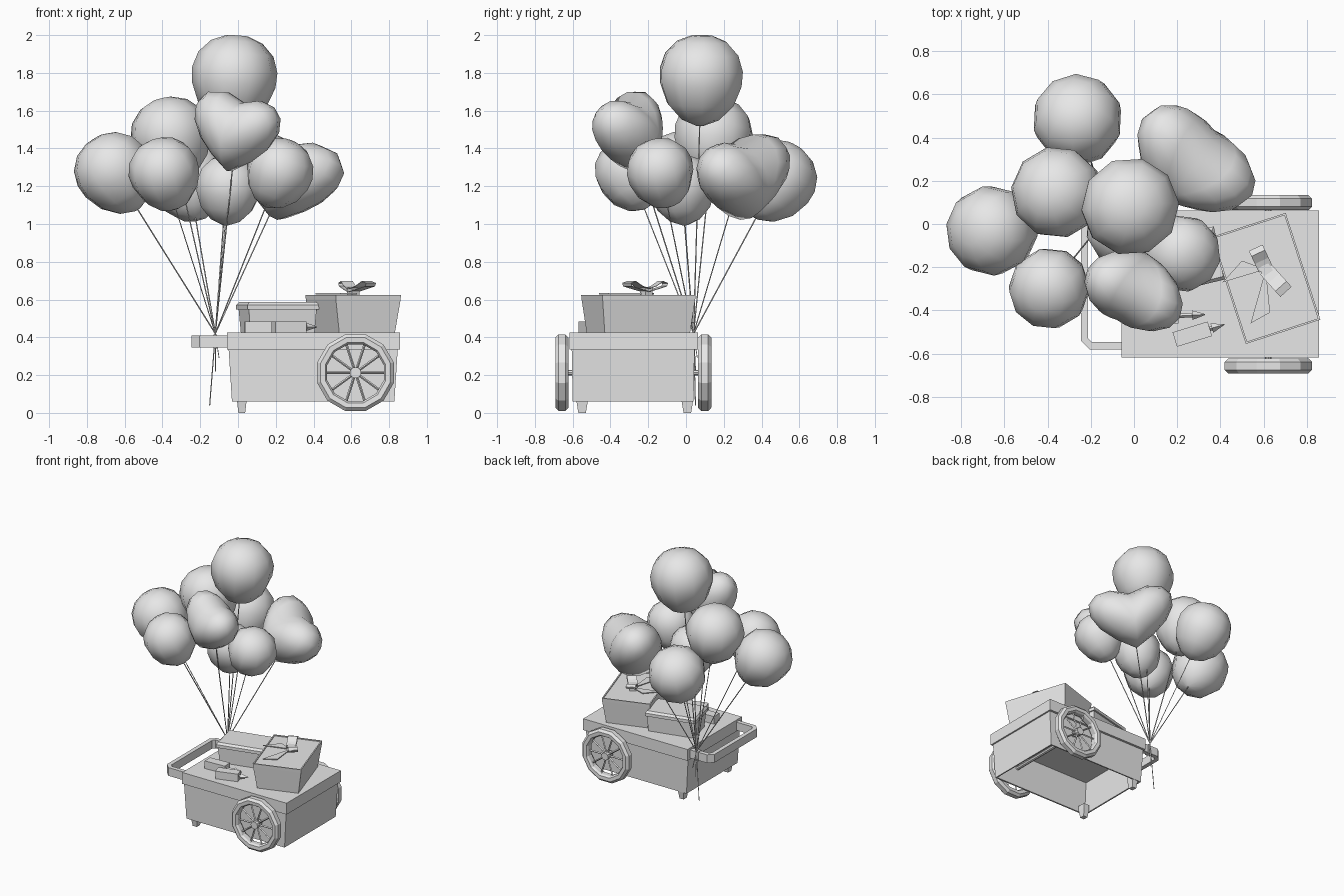
import bpy, bmesh, math
from mathutils import Vector, Matrix

if "Cube" in bpy.data.objects:
    bpy.data.objects.remove(bpy.data.objects["Cube"])

grey = bpy.data.materials.new("light_grey")
grey.diffuse_color = (0.8, 0.8, 0.8, 1)
grey.use_nodes = True
grey.node_tree.nodes["Principled BSDF"].inputs["Base Color"].default_value = grey.diffuse_color


def finish(name, bm, smooth=None):
    bmesh.ops.recalc_face_normals(bm, faces=bm.faces)
    me = bpy.data.meshes.new(name)
    bm.to_mesh(me)
    bm.free()
    me.materials.append(grey)
    ob = bpy.data.objects.new(name, me)
    bpy.context.collection.objects.link(ob)
    if smooth:
        bpy.ops.object.select_all(action='DESELECT')
        ob.select_set(True)
        bpy.context.view_layer.objects.active = ob
        bpy.ops.object.shade_smooth_by_angle(angle=math.radians(smooth))
    return ob


def loft(name, loops, close=False, caps=True, smooth=None):
    """Skin a series of equal-length point loops."""
    bm = bmesh.new()
    rows = [[bm.verts.new(p) for p in lp] for lp in loops]
    n = len(rows[0])
    for i in range(len(rows) - (0 if close else 1)):
        a, b = rows[i], rows[(i + 1) % len(rows)]
        for j in range(n):
            bm.faces.new((a[j], a[(j + 1) % n], b[(j + 1) % n], b[j]))
    if caps and not close:
        bm.faces.new(rows[0])
        bm.faces.new(rows[-1])
    return finish(name, bm, smooth)


def rect(cx, cy, sx, sy, z, deg=0):
    r = Matrix.Rotation(math.radians(deg), 3, 'Z')
    return [r @ Vector((u * sx / 2, v * sy / 2, 0)) + Vector((cx, cy, z))
            for u, v in ((-1, -1), (1, -1), (1, 1), (-1, 1))]


def block(name, cx, cy, levels, deg=0, caps=True):
    """Stack of rectangles: levels are (size_x, size_y, z)."""
    return loft(name, [rect(cx, cy, sx, sy, z, deg) for sx, sy, z in levels], caps=caps)


def rod(name, a, b, r0, r1=None, sides=4):
    a, b = Vector(a), Vector(b)
    q = (b - a).to_track_quat('Z', 'Y')
    ring = lambda p, r: [p + q @ Vector((r * math.cos(t), r * math.sin(t), 0))
                         for t in (2 * math.pi * k / sides for k in range(sides))]
    return loft(name, [ring(a, r0), ring(b, r0 if r1 is None else r1)])


# Cart: slab top, open-bottomed body, two feet
block("cart_top", 0.4, -0.277, [(0.915, 0.68, 0.335), (0.915, 0.68, 0.425)])
body = block("cart_body", 0.398, -0.28, [(0.86, 0.64, 0.06), (0.895, 0.65, 0.337)], caps=False)
walls = body.modifiers.new("walls", 'SOLIDIFY')
walls.thickness = 0.015
for y in (-0.55, 0.007):
    block("foot", 0.02, y, [(0.036, 0.04, 0), (0.05, 0.06, 0.062), (0.05, 0.06, 0.1)])

# Push handle: U-shaped bar with chamfered corners
cy = -0.275
half = [((-0.05, 0.305), (-0.05, 0.272)), ((-0.205, 0.305), (-0.195, 0.272)),
        ((-0.245, 0.265), (-0.212, 0.255))]
path = half + [((o[0], -o[1]), (i[0], -i[1])) for o, i in reversed(half)]
loft("handle", [[(o[0], cy + o[1], 0.345), (i[0], cy + i[1], 0.345),
                 (i[0], cy + i[1], 0.41), (o[0], cy + o[1], 0.41)] for o, i in path])

# Wheels on an axle
WX, WZ = 0.622, 0.213
rim = [(0.165, -0.033), (0.192, -0.035), (0.21, -0.018), (0.21, 0.018),
       (0.192, 0.035), (0.165, 0.033), (0.155, 0.018), (0.155, -0.018)]
for y in (-0.657, 0.099):
    loops = []
    for k in range(12):
        t = math.pi * (2 * k + 1) / 12
        loops.append([(WX + r * math.cos(t), y + w, WZ + r * math.sin(t)) for r, w in rim])
    loft("wheel_rim", loops, close=True)
    rod("wheel_hub", (WX, y - 0.03, WZ), (WX, y + 0.03, WZ), 0.03, sides=10)
    for k in range(10):
        t = 2 * math.pi * k / 10
        d = Vector((math.cos(t), 0, math.sin(t)))
        c = Vector((WX, y, WZ))
        rod("wheel_spoke", c + d * 0.02, c + d * 0.165, 0.007)
rod("axle", (WX, -0.66, WZ), (WX, 0.1, WZ), 0.015, sides=8)

# Large gift box with a shallow lip
GA = 18.0
gift = block("gift_box", 0.61, -0.252, [(0.31, 0.475, 0.425), (0.36, 0.515, 0.6), (0.363, 0.52, 0.625),
                                        (0.345, 0.502, 0.625), (0.345, 0.502, 0.618)], GA)


# Bow: looped ribbon strips, a knot and two flat tails
def ribbon(name, pts, side, width):
    s = Vector(side).normalized() * width / 2
    t = Vector((0, 0, 0.003))
    return loft(name, [[Vector(p) - s, Vector(p) + s, Vector(p) + s + t, Vector(p) - s + t]
                       for p in pts])


knot = Vector((0.61, -0.21, 0.635))
for ang, length in ((-48, 0.14), (115, 0.11)):
    d = Vector((math.cos(math.radians(ang)), math.sin(math.radians(ang)), 0))
    prof = [(0, 0.005), (0.5, 0.02), (0.95, 0.035), (1, 0.05), (0.75, 0.06), (0.4, 0.035), (0, 0.02)]
    ribbon("bow_loop", [knot + d * length * u + Vector((0, 0, z)) for u, z in prof],
           (-d.y, d.x, 0), 0.07)
block("bow_knot", knot.x, knot.y, [(0.05, 0.045, 0.618), (0.05, 0.045, 0.665)], 35)
for tip_a, tip_b in (((0.41, -0.27), (0.5, -0.17)), ((0.54, -0.46), (0.63, -0.41))):
    tri = [(knot.x, knot.y), tip_a, tip_b]
    loft("bow_tail", [[(x, y, z) for x, y in tri] for z in (0.628, 0.634)])

# Lidded box at the back of the cart
block("small_box", 0.21, -0.18, [(0.35, 0.21, 0.425), (0.37, 0.225, 0.55)], 14)
block("small_box_lid", 0.21, -0.18, [(0.39, 0.25, 0.548), (0.39, 0.25, 0.572), (0.365, 0.22, 0.587)], 14)

# Two hand tools with block grips and pointed ends
for cx, cy2, deg in ((0.12, -0.43, 3), (0.27, -0.51, 17)):
    d = Vector((math.cos(math.radians(deg)), math.sin(math.radians(deg)), 0))
    c = Vector((cx, cy2, 0.455))
    block("tool_grip", cx, cy2, [(0.17, 0.07, 0.425), (0.17, 0.07, 0.485)], deg)
    reach = 0.15 if deg < 10 else 0.095
    rod("tool_shaft", c + d * 0.08, c + d * reach, 0.01)
    rod("tool_tip", c + d * reach, c + d * (reach + 0.06), 0.022, 0.002)

# Balloons tilted along their strings
ANCHOR = Vector((-0.12, 0.04, 0.42))
SIDES = 10
prof = [(0.08, -1.13), (0.46, -0.98), (0.8, -0.63), (0.98, -0.17), (1.0, 0.18),
        (0.88, 0.55), (0.6, 0.84), (0.25, 0.98)]


def balloon(x, y, z, r):
    c = Vector((x, y, z))
    q = (c - ANCHOR).to_track_quat('Z', 'Y')
    loops = [[c + q @ Vector((rr * r * math.cos(t), rr * r * math.sin(t), h * r))
              for t in (2 * math.pi * k / SIDES for k in range(SIDES))] for rr, h in prof]
    loft("balloon", loops, smooth=70)
    return c - q @ Vector((0, 0, r * 1.1))


def heart_balloon(c, lateral, w, h, thick):
    c = Vector(c)
    up = (c - ANCHOR).normalized()
    lat = Vector(lateral)
    lat = (lat - up * lat.dot(up)).normalized()
    nor = lat.cross(up)
    bm = bmesh.new()
    bmesh.ops.create_uvsphere(bm, u_segments=14, v_segments=8, radius=1)
    for v in bm.verts:
        a, b, n = v.co
        b = 0.9 * b + 0.52 * abs(a) ** 0.8 - 0.1
        v.co = c + lat * a * w + up * b * h + nor * n * thick
    finish("heart_balloon", bm, 70)
    return c - up * h * 0.98


ends = [balloon(*b) for b in (
    (-0.02, 0.08, 1.775, 0.227), (-0.655, -0.03, 1.275, 0.208), (-0.26, 0.48, 1.235, 0.208),
    (-0.355, 0.145, 1.46, 0.212), (-0.39, -0.295, 1.27, 0.187), (0.22, -0.135, 1.275, 0.178),
    (-0.05, -0.02, 1.19, 0.175))]
ends.append(heart_balloon((-0.01, -0.295, 1.48), (-0.85, 0.4, 0.28), 0.245, 0.21, 0.17))
ends.append(heart_balloon((0.255, 0.285, 1.24), (-0.75, 0.62, 0.2), 0.315, 0.225, 0.2))

# Strings gathered on the handle, with loose ends below
for e in ends:
    rod("string", ANCHOR, e, 0.0035)
block("string_knot", ANCHOR.x, 0.015, [(0.02, 0.042, 0.34), (0.02, 0.042, 0.415)])
for x, y, z in ((-0.15, 0.05, 0.04), (-0.12, 0.05, 0.22), (-0.10, 0.06, 0.29)):
    rod("string_end", ANCHOR, (x, y, z), 0.003)
